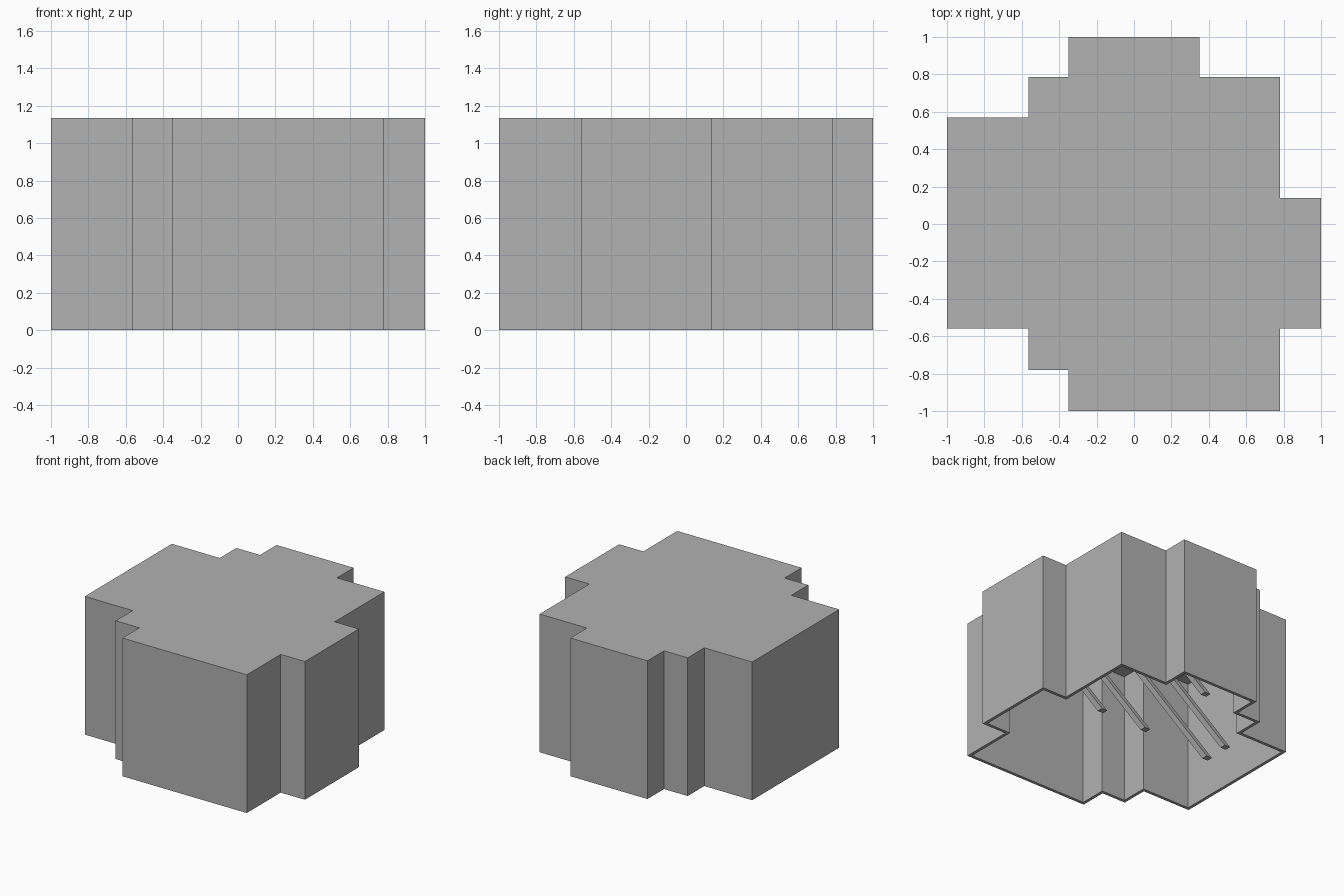
import bpy
import bmesh
from mathutils import Vector

cube = bpy.data.objects.get("Cube")
if cube:
    bpy.data.objects.remove(cube, do_unlink=True)

HEIGHT, CEILING, WALL = 1.135, 1.06, 0.025

grey = bpy.data.materials.new("plain_grey")
grey.use_nodes = True
colour = (0.445, 0.445, 0.445, 1)
grey.diffuse_color = colour
grey.node_tree.nodes["Principled BSDF"].inputs["Base Color"].default_value = colour


def add_object(name, bm):
    bmesh.ops.recalc_face_normals(bm, faces=bm.faces)
    mesh = bpy.data.meshes.new(name)
    bm.to_mesh(mesh)
    bm.free()
    mesh.materials.append(grey)
    obj = bpy.data.objects.new(name, mesh)
    bpy.context.collection.objects.link(obj)
    return obj


def ring(bm, points, z):
    return [bm.verts.new((p[0], p[1], z)) for p in points]


def bridge(bm, a, b):
    for i in range(len(a)):
        j = (i + 1) % len(a)
        bm.faces.new((a[i], a[j], b[j], b[i]))


def inset(points, t):
    """Move each right-angled corner of a clockwise outline inward."""
    result = []
    for i, p in enumerate(points):
        p = Vector(p)
        into = (p - Vector(points[i - 1])).normalized()
        out = (Vector(points[(i + 1) % len(points)]) - p).normalized()
        inward = Vector((into.y, -into.x)) + Vector((out.y, -out.x))
        result.append(p + inward * t)
    return result


# Stepped hollow shell, closed on top and open underneath
outline = [(-.35, 1), (.35, 1), (.35, .785), (.78, .785), (.78, .14), (1, .14),
           (1, -.56), (.78, -.56), (.78, -1), (-.35, -1), (-.35, -.78),
           (-.565, -.78), (-.565, -.56), (-1, -.56), (-1, .57), (-.565, .57),
           (-.565, .785), (-.35, .785)]
inner = inset(outline, WALL)
bm = bmesh.new()
rings = [ring(bm, outline, HEIGHT), ring(bm, outline, 0),
         ring(bm, inner, 0), ring(bm, inner, CEILING)]
for a, b in zip(rings, rings[1:]):
    bridge(bm, a, b)
bm.faces.new(rings[0])
bm.faces.new(rings[-1])
add_object("stepped_shell", bm)

# Slanted square rods running from the ceiling down to the open base
SLANT, HALF = 0.49, 0.025
feet = [(-.61, .12), (-.61, .33), (.015, .15), (.44, .16), (.01, .84)]
for n, (x, y) in enumerate(feet, 1):
    square = [(x + sx * HALF, y + sy * HALF)
              for sx, sy in ((-1, -1), (1, -1), (1, 1), (-1, 1))]
    bm = bmesh.new()
    low = ring(bm, square, 0)
    high = ring(bm, [(px + SLANT, py - SLANT) for px, py in square], CEILING)
    bridge(bm, low, high)
    bm.faces.new(low)
    bm.faces.new(high)
    add_object(f"slanted_rod_{n}", bm)
